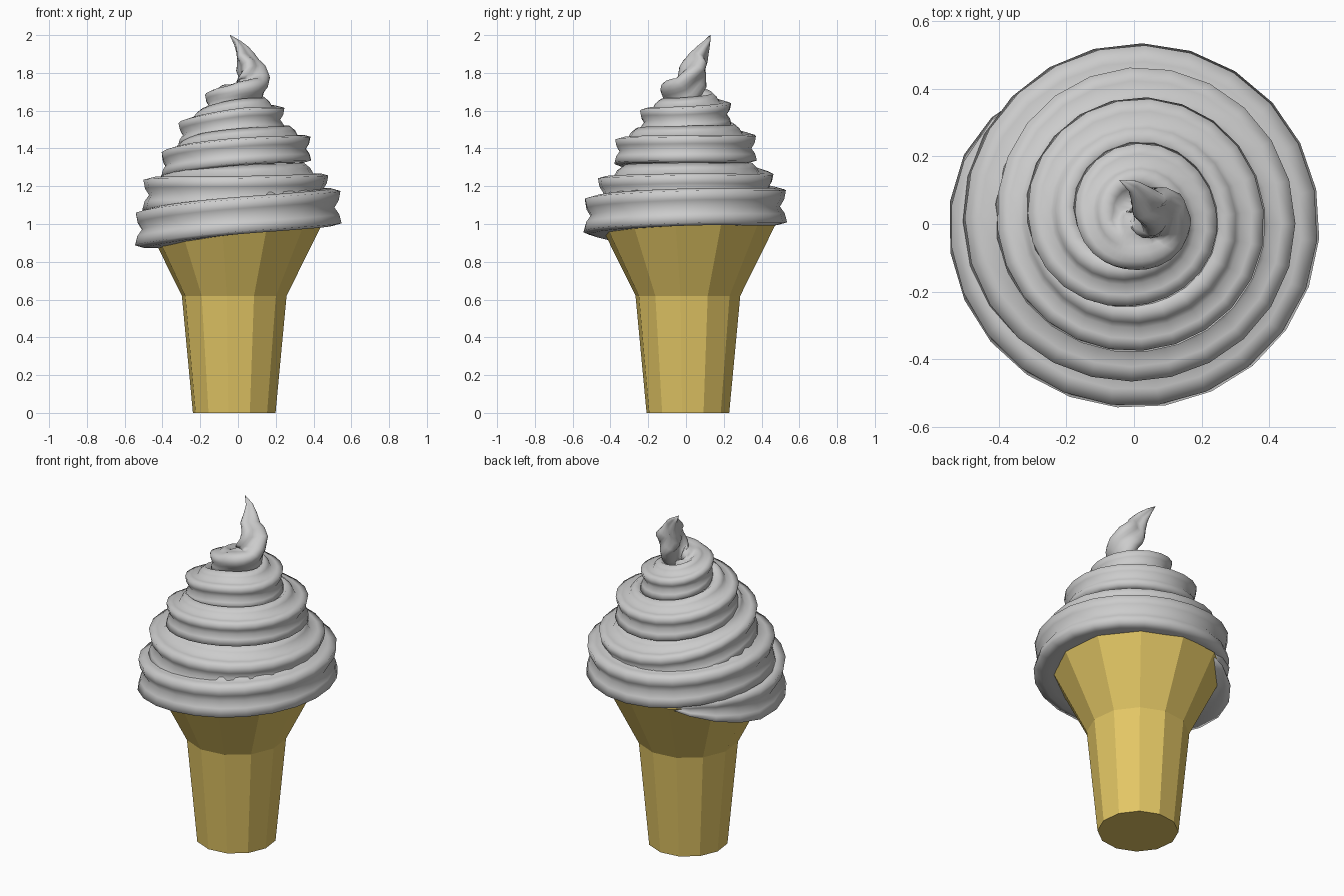
import bpy, bmesh, math
from mathutils import Vector

if "Cube" in bpy.data.objects:
    bpy.data.objects.remove(bpy.data.objects["Cube"])


def make_object(name, bm, smooth):
    bmesh.ops.recalc_face_normals(bm, faces=bm.faces[:])
    mesh = bpy.data.meshes.new(name)
    bm.to_mesh(mesh)
    bm.free()
    for p in mesh.polygons:
        p.use_smooth = smooth
    obj = bpy.data.objects.new(name, mesh)
    bpy.context.collection.objects.link(obj)
    return obj


def skin(rings):
    """Join equal-length closed rings of points into a capped tube."""
    bm = bmesh.new()
    loops = [[bm.verts.new(p) for p in ring] for ring in rings]
    n = len(loops[0])
    for a, b in zip(loops, loops[1:]):
        for i in range(n):
            j = (i + 1) % n
            bm.faces.new((a[i], a[j], b[j], b[i]))
    bm.faces.new(loops[0])
    bm.faces.new(loops[-1])
    return bm


# Wafer cone: twelve flat sides, straight cup with flared rim
SIDES = 12
cone_rings = []
for r, z in [(0.221, 0.0), (0.28, 0.62), (0.47, 1.0)]:
    angles = [math.radians(-8) + math.tau * i / SIDES for i in range(SIDES)]
    cone_rings.append([(-0.02 + r * math.cos(a), 0.01 + r * math.sin(a), z) for a in angles])
cone = make_object("wafer_cone", skin(cone_rings), False)
mat = bpy.data.materials.new("wafer")
mat.diffuse_color = (0.77, 0.57, 0.13, 1)
mat.use_nodes = True
mat.node_tree.nodes["Principled BSDF"].inputs["Base Color"].default_value = mat.diffuse_color
cone.data.materials.append(mat)

# Spiral path keys: turns from -x, path radius, height, section radius
KEYS = [
    (-0.19, .46, 1.0, .01), (-0.09, .42, .985, .13), (0, .40, .965, .17),
    (.25, .395, 1.04, .17), (.5, .40, 1.085, .17), (.75, .385, 1.09, .17),
    (1, .365, 1.15, .16), (1.25, .335, 1.16, .155), (1.5, .355, 1.18, .145),
    (1.75, .345, 1.19, .14), (2, .295, 1.31, .13), (2.25, .27, 1.38, .125),
    (2.5, .28, 1.395, .125), (2.75, .26, 1.40, .13), (3, .205, 1.475, .125),
    (3.25, .14, 1.54, .12), (3.5, .145, 1.55, .12), (3.75, .14, 1.58, .115),
    (4, .08, 1.645, .10), (4.25, .05, 1.68, .095), (4.5, .08, 1.72, .095),
    (4.57, .085, 1.79, .09), (4.67, .075, 1.88, .06), (4.8, .136, 2.0, .002),
]


def slope(i, c):
    a, b = KEYS[max(i - 1, 0)], KEYS[min(i + 1, len(KEYS) - 1)]
    return (b[c] - a[c]) / (b[0] - a[0])


def sample(t):
    """Smooth interpolation of the keys: path point and section radius."""
    i = max(k for k in range(len(KEYS) - 1) if KEYS[k][0] <= t or k == 0)
    h = KEYS[i + 1][0] - KEYS[i][0]
    u = (t - KEYS[i][0]) / h
    v = []
    for c in (1, 2, 3):
        p, q = KEYS[i][c], KEYS[i + 1][c]
        v.append((2*u**3 - 3*u*u + 1) * p + (u**3 - 2*u*u + u) * h * slope(i, c)
                 + (3*u*u - 2*u**3) * q + (u**3 - u*u) * h * slope(i + 1, c))
    a = math.pi + math.tau * t
    return Vector((v[0] * math.cos(a), v[0] * math.sin(a), v[1])), max(v[2], .002)


# Soft ice swirl: ridged section with flattened underside swept along the spiral,
# changing from six ridges to three in the curled tip
STEPS, POINTS = 118, 24
t0, t1 = KEYS[0][0], KEYS[-1][0]
swirl_rings = []
for s in range(STEPS + 1):
    t = t0 + (t1 - t0) * s / STEPS
    centre, size = sample(t)
    tangent = (sample(min(t + .01, t1))[0] - sample(max(t - .01, t0))[0]).normalized()
    out = tangent.cross(Vector((0, 0, 1))).normalized()
    up = out.cross(tangent)
    tip = min(max((t - 3.9) / .4, 0), 1)
    top = .72 + .28 * min(max((t - .9) / .4, 0), 1)
    ring = []
    for k in range(POINTS):
        a = math.tau * k / POINTS
        wave = (1 - tip) * math.cos(6 * a) + tip * math.cos(3 * a)
        r = size * (0.83 + 0.17 * wave)
        a += math.radians(32)
        x, y = r * math.cos(a), r * math.sin(a)
        if t < 4:
            y = min(max(y, -.55 * size), top * size)
            if x < 0:
                x *= 1.3
        ring.append(centre + out * x + up * y)
    swirl_rings.append(ring)
make_object("ice_swirl", skin(swirl_rings), True)
